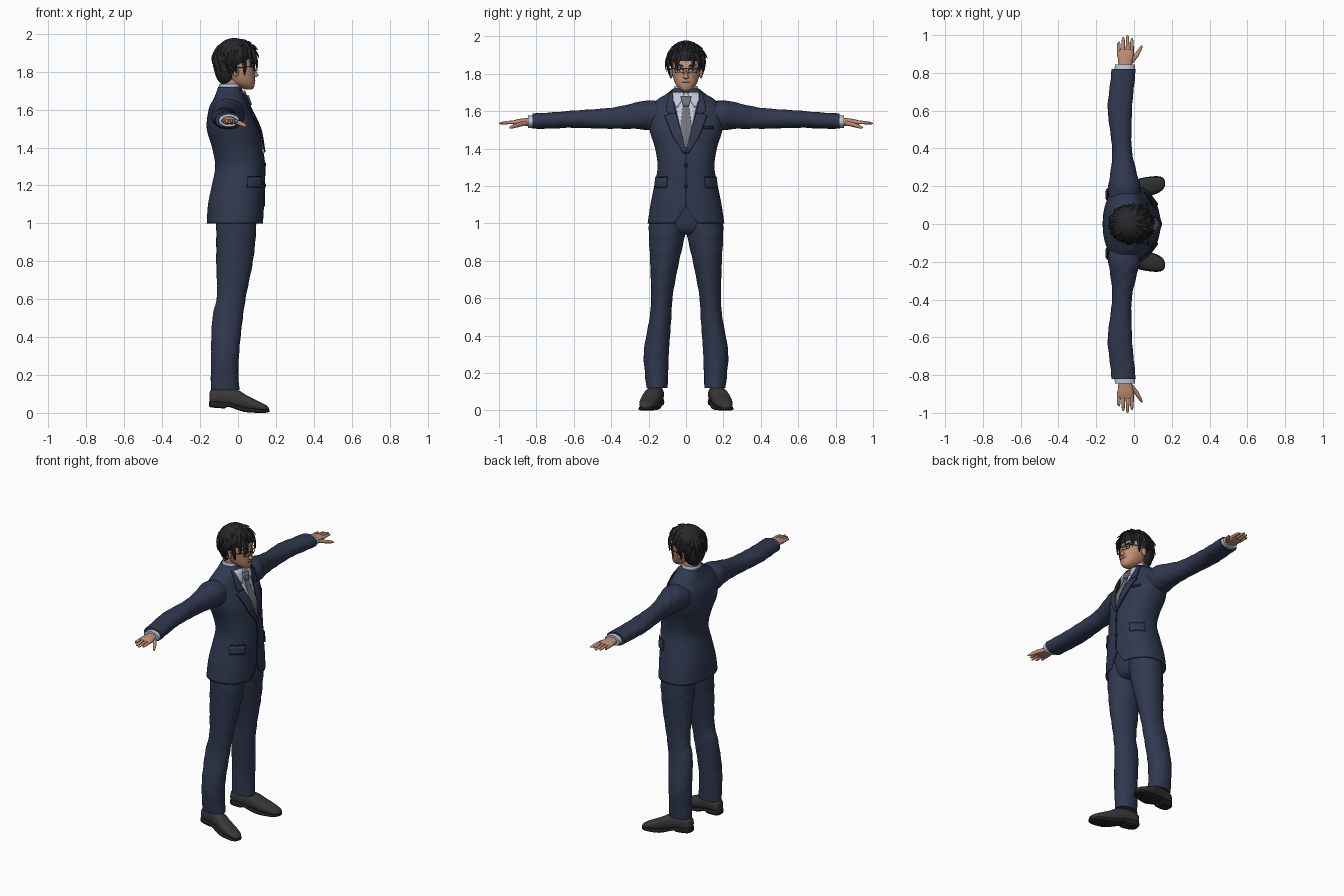
import bpy, bmesh, math, random
from math import sin, cos, pi
from mathutils import Vector, Matrix

cube = bpy.data.objects.get("Cube")
if cube:
    bpy.data.objects.remove(cube)
random.seed(4)
made = []


def material(name, r, g, b):
    m = bpy.data.materials.new(name)
    m.use_nodes = True
    m.diffuse_color = (r, g, b, 1)
    shader = m.node_tree.nodes["Principled BSDF"]
    shader.inputs["Base Color"].default_value = (r, g, b, 1)
    shader.inputs["Roughness"].default_value = .8
    return m


navy = material("navy cloth", .03, .04, .078)
trim = material("dark navy trim", .011, .015, .03)
white = material("pale blue shirt", .52, .58, .7)
grey = material("grey tie", .17, .17, .2)
skin = material("skin", .52, .27, .17)
black = material("black hair", .02, .02, .022)
leather = material("dark leather", .04, .038, .038)
rubber = material("black sole", .015, .015, .015)
brown = material("red brown frame", .09, .02, .015)
eye_white = material("eye white", .7, .68, .66)


def finish(name, bm, mat, mirror=False, thick=0, offset=0):
    """Turn a bmesh into an object, optionally mirrored across y."""
    bmesh.ops.recalc_face_normals(bm, faces=bm.faces)
    me = bpy.data.meshes.new(name)
    bm.to_mesh(me)
    bm.free()
    me.materials.append(mat)
    ob = bpy.data.objects.new(name, me)
    bpy.context.collection.objects.link(ob)
    if mirror:
        mod = ob.modifiers.new("mirror", "MIRROR")
        mod.use_axis = (False, True, False)
        mod.use_mirror_merge = False
    if thick:
        mod = ob.modifiers.new("thickness", "SOLIDIFY")
        mod.thickness, mod.offset = thick, offset
    made.append(ob)
    return ob


def spline(stations, steps=5):
    """Smooth interpolation through tuples of numbers."""
    out, last = [], len(stations) - 1
    for i in range(last):
        p = [stations[max(0, min(last, i + j))] for j in (-1, 0, 1, 2)]
        for k in range(steps):
            t = k / steps
            out.append([(2 * b + (c - a) * t + (2 * a - 5 * b + 4 * c - d) * t * t
                         + (3 * b - a - 3 * c + d) * t ** 3) / 2 for a, b, c, d in zip(*p)])
    return out + [list(stations[-1])]


def loft(name, stations, mat, axis="z", power=2, sides=28, steps=5, mirror=False,
         caps=True, thick=0, fold=0, shape=None):
    """Stations: position on axis, two centre values, two radii."""
    bm, rings = bmesh.new(), []
    for s, a, b, ra, rb in spline(stations, steps):
        ring = []
        for i in range(sides):
            t = 2 * pi * i / sides
            c, d = cos(t), sin(t)
            crease = 1 + fold * sin(s * 70 + 2 * sin(t) + 5 * cos(t))
            u = a + ra * crease * math.copysign(abs(c) ** (2 / power), c)
            v = b + rb * crease * math.copysign(abs(d) ** (2 / power), d)
            co = Vector({"z": (u, v, s), "y": (u, s, v), "x": (s, u, v)}[axis])
            ring.append(bm.verts.new(shape(co) if shape else co))
        rings.append(ring)
    for lo, hi in zip(rings, rings[1:]):
        for i in range(sides):
            j = (i + 1) % sides
            bm.faces.new((lo[i], lo[j], hi[j], hi[i]))
    if caps:
        bm.faces.new(rings[0])
        bm.faces.new(rings[-1])
    return finish(name, bm, mat, mirror, thick, -1)


def front(body, power, y, z):
    """Depth of a lofted body's front surface."""
    rows = spline(body)
    lo, hi = next((p for p in zip(rows, rows[1:]) if p[0][0] <= z <= p[1][0]), rows[-2:])
    t = min(1, (z - lo[0]) / (hi[0] - lo[0]))
    cx, _, rx, ry = [p + (q - p) * t for p, q in zip(lo[1:], hi[1:])]
    return cx + rx * (1 - min(.97, abs(y) / ry) ** power) ** (1 / power)


def plate(name, body, power, rows, mat, lift, mirror=False, thick=.004, cols=8):
    """Thin panel hugging a body's front; rows are height and y range."""
    bm, grid = bmesh.new(), []
    for (z0, a0, b0), (z1, a1, b1) in zip(rows, rows[1:]):
        n = max(1, round(abs(z1 - z0) / .02))
        for k in range(n + 1):
            t = k / n
            z, a, b = z0 + (z1 - z0) * t, a0 + (a1 - a0) * t, b0 + (b1 - b0) * t
            ys = [a + (b - a) * c / cols for c in range(cols + 1)]
            grid.append([bm.verts.new((front(body, power, y, z) + lift, y, z)) for y in ys])
    for lo, hi in zip(grid, grid[1:]):
        for c in range(cols):
            bm.faces.new((lo[c], lo[c + 1], hi[c + 1], hi[c]))
    bmesh.ops.remove_doubles(bm, verts=bm.verts, dist=.0001)
    return finish(name, bm, mat, mirror, thick)


def ball(name, centre, radii, mat, mirror=False):
    bm = bmesh.new()
    bmesh.ops.create_uvsphere(bm, u_segments=24, v_segments=14, radius=1,
                              matrix=Matrix.Translation(centre) @ Matrix.Diagonal((*radii, 1)))
    return finish(name, bm, mat, mirror)


# Jacket, with the front hem cut away in the middle
torso = [(1, -.015, 0, .15, .205), (1.1, -.01, 0, .148, .19), (1.2, 0, 0, .138, .17),
         (1.3, .01, 0, .13, .152), (1.4, -.005, 0, .132, .165), (1.5, -.028, 0, .137, .195),
         (1.6, -.045, 0, .11, .2), (1.66, -.042, 0, .085, .155), (1.69, -.042, 0, .073, .108),
         (1.72, -.045, 0, .06, .07)]


def hem(co):
    if co.x > 0 and co.z < 1.09:
        co.z += (1.09 - co.z) * max(0, 1 - abs(co.y) / .06)
    return co


loft("jacket", torso, navy, power=2.3, sides=72, caps=False, thick=.01, shape=hem)
cloth = (torso, 2.3)
plate("shirt_front", *cloth, [(1.39, -.002, .002), (1.7, -.075, .075)], white, .002)
plate("tie_blade", *cloth, [(1.4, -.006, .006), (1.5, -.032, .032), (1.63, -.015, .015)], grey, .007)
plate("tie_knot", *cloth, [(1.625, -.014, .014), (1.675, -.028, .028)], grey, .013, thick=.012)
plate("lapels", *cloth, [(1.375, -.002, .012), (1.46, .018, .068), (1.575, .05, .112),
                         (1.585, .052, .085)], navy, .011, True, .007)
plate("jacket_collar", *cloth, [(1.58, .052, .08), (1.6, .057, .105), (1.65, .068, .1),
                                (1.7, .073, .083)], navy, .01, True, .007)
plate("lapel_edges", *cloth, [(1.375, .012, .015), (1.46, .068, .071), (1.575, .112, .115)],
      trim, .008, True, cols=2)
plate("shirt_collar_points", *cloth, [(1.62, .045, .05), (1.66, .022, .07), (1.7, .008, .07)],
      white, .009, True)
plate("front_edge", *cloth, [(1.09, -.002, .002), (1.38, -.002, .002)], trim, .002, cols=2)
plate("pocket_flaps", *cloth, [(1.19, .105, .168), (1.245, .1, .162)], navy, .007, True, .007)
plate("pocket_seams", *cloth, [(1.245, .1, .162), (1.25, .1, .162)], trim, .006, True)
plate("breast_pocket", *cloth, [(1.505, .095, .145), (1.52, .095, .147)], trim, .002)
for i, z in enumerate((1.2, 1.31)):
    ball(f"button_{i + 1}", (front(*cloth, 0, z) + .003, 0, z), (.006, .011, .011), trim)

# Sleeves, cuffs and hands
loft("sleeves", [(.12, -.05, 1.565, .085, .08), (.2, -.052, 1.578, .085, .08),
                 (.27, -.055, 1.575, .07, .07), (.4, -.064, 1.562, .052, .056),
                 (.6, -.075, 1.557, .064, .046), (.72, -.065, 1.55, .064, .043),
                 (.82, -.054, 1.546, .064, .041)],
     navy, "y", mirror=True, power=2.2, fold=.018, steps=8)
loft("shirt_cuffs", [(.8, -.05, 1.545, .054, .034), (.845, -.048, 1.543, .053, .033)],
     white, "y", mirror=True)
loft("palms", [(.82, -.048, 1.542, .034, .024), (.86, -.046, 1.542, .038, .02),
               (.9, -.045, 1.54, .043, .017), (.925, -.045, 1.538, .038, .011)],
     skin, "y", mirror=True, power=2.4)
for name, x, tip in (("little", -.08, .965), ("ring", -.057, .99),
                     ("middle", -.034, 1), ("index", -.011, .985)):
    loft(name + "_fingers", [(.89, x, 1.54, .01, .01), (.95, x, 1.539, .0095, .009),
                             (tip - .01, x, 1.535, .007, .006), (tip, x, 1.534, .002, .002)],
         skin, "y", mirror=True, sides=12)
loft("thumbs", [(.85, -.02, 1.537, .014, .012), (.89, .01, 1.528, .014, .012),
                (.93, .034, 1.516, .009, .009), (.945, .042, 1.512, .003, .003)],
     skin, "y", mirror=True, sides=12)

# Trousers
loft("trouser_seat", [(.94, -.01, 0, .06, .06), (.98, -.01, 0, .1, .15), (1.15, -.005, 0, .115, .15)],
     navy)
loft("trouser_legs", [(.12, -.068, .155, .075, .056), (.2, -.07, .158, .073, .062),
                      (.32, -.068, .158, .074, .067), (.5, -.055, .136, .08, .058),
                      (.62, -.034, .128, .077, .058), (.8, -.018, .114, .097, .078),
                      (.95, -.01, .101, .105, .098), (1.05, -.01, .098, .108, .095)],
     navy, mirror=True, fold=.014, steps=7)

# Shoes
loft("shoes", [(-.15, .155, .075, .015, .03), (-.135, .155, .083, .036, .042),
               (-.06, .165, .085, .043, .048), (.0, .178, .072, .048, .048),
               (.05, .192, .052, .051, .038), (.11, .205, .034, .045, .027),
               (.15, .213, .024, .03, .016), (.163, .215, .02, .008, .006)],
     leather, "x", power=2.4, mirror=True)
loft("soles", [(-.152, .155, .047, .018, .014), (-.135, .155, .046, .038, .018),
               (-.07, .163, .041, .043, .017), (-.05, .168, .043, .044, .011),
               (.03, .188, .018, .053, .012), (.11, .205, .01, .048, .01),
               (.15, .213, .01, .034, .009), (.165, .215, .012, .01, .007)],
     rubber, "x", power=4, mirror=True)

# Head, neck and face
face = [(1.705, .055, 0, .014, .012), (1.715, .048, 0, .035, .03), (1.74, .026, 0, .063, .054),
        (1.78, .012, 0, .077, .069), (1.83, .003, 0, .085, .078), (1.88, -.008, 0, .08, .08),
        (1.93, -.02, 0, .065, .062), (1.955, -.025, 0, .03, .03)]
flesh = (face, 2.2)
loft("head", face, skin, power=2.2, sides=36)
loft("neck", [(1.64, -.045, 0, .05, .052), (1.7, -.035, 0, .05, .05), (1.78, -.02, 0, .055, .05)], skin)
loft("shirt_collar", [(1.66, -.042, 0, .068, .075), (1.7, -.042, 0, .062, .066),
                      (1.735, -.042, 0, .058, .06)], white, caps=False, thick=.005)
loft("nose", [(1.772, .085, 0, .008, .01), (1.78, .09, 0, .018, .014), (1.8, .084, 0, .014, .009),
              (1.835, .078, 0, .008, .006)], skin, sides=12)
ball("ears", (-.012, .08, 1.803), (.018, .01, .028), skin, True)
plate("eyes", *flesh, [(1.811, .022, .042), (1.818, .016, .05), (1.824, .022, .046)], eye_white, .001, True, .002)
plate("irises", *flesh, [(1.811, .03, .038), (1.824, .029, .039)], black, .003, True, .002)
plate("eyelids", *flesh, [(1.823, .016, .05), (1.827, .02, .05)], black, .003, True, .002)
plate("eyebrows", *flesh, [(1.84, .014, .03), (1.846, .016, .055), (1.85, .035, .056)], black, .002, True, .003)
plate("mouth", *flesh, [(1.754, -.02, .02), (1.757, -.022, .022)], brown, .001, False, .002)


def wire(name, points, closed=False):
    cu = bpy.data.curves.new(name, "CURVE")
    cu.dimensions, cu.bevel_depth = "3D", .0022
    path = cu.splines.new("POLY")
    path.points.add(len(points) - 1)
    for p, co in zip(path.points, points):
        p.co = (*co, 1)
    path.use_cyclic_u = closed
    cu.materials.append(brown)
    bpy.context.collection.objects.link(bpy.data.objects.new(name, cu))


# Glasses
for side, name in ((1, "left"), (-1, "right")):
    wire(name + "_rim", [(.1, side * .012, 1.83), (.083, side * .06, 1.832),
                         (.083, side * .056, 1.806), (.1, side * .016, 1.804)], True)
    wire(name + "_temple", [(.083, side * .06, 1.828), (.05, side * .081, 1.826),
                            (-.015, side * .086, 1.82)])
wire("glasses_bridge", [(.1, -.012, 1.826), (.104, 0, 1.828), (.1, .012, 1.826)])

# Hair: a cap, a nape and layered tapering locks
ball("hair_cap", (-.02, 0, 1.885), (.1, .097, .093), black)
ball("hair_nape", (-.058, 0, 1.825), (.068, .074, .1), black)
locks = bmesh.new()


def lock(az, start, end, width, flare, twist):
    rings = []
    for i in range(7):
        f = i / 6
        th, a = start + (end - start) * f, az + twist * f
        n = Vector((sin(th) * cos(a), sin(th) * sin(a), cos(th)))
        p = Vector((-.013 + n.x * .114, n.y * .098, 1.868 + n.z * (.1 if n.z > 0 else .13)))
        p += n * flare * f * f
        half = max(.0012, width * (.55 + f) * (1 - f) ** .6)
        side = Vector((-sin(a), cos(a), 0)) * half
        rings.append([locks.verts.new(q) for q in
                      (p + side, p + n * half * .45, p - side, p - n * half * .45)])
    for lo, hi in zip(rings, rings[1:]):
        for i in range(4):
            locks.faces.new((lo[i], lo[i - 1], hi[i - 1], hi[i]))
    locks.faces.new(rings[0])
    locks.faces.new(rings[-1])


for first, last, count in ((.02, .45, 11), (.2, .65, 17), (.4, .85, 22), (.5, 1, 24)):
    for i in range(count):
        az = (i + random.uniform(.2, .8)) / count * 2 * pi - pi
        limit = 1.2 if abs(az - .1) < .25 else 1.8 + .85 * abs(az) / pi
        lock(az, first * limit, last * limit * random.uniform(.92, 1.05), random.uniform(.015, .021),
             random.uniform(.004, .018), random.uniform(-.25, .25))
finish("hair_locks", locks, black)

# Smooth shading with crisp edges
bpy.ops.object.select_all(action="DESELECT")
for ob in made:
    ob.select_set(True)
bpy.context.view_layer.objects.active = made[0]
bpy.ops.object.shade_smooth_by_angle(angle=math.radians(40))
